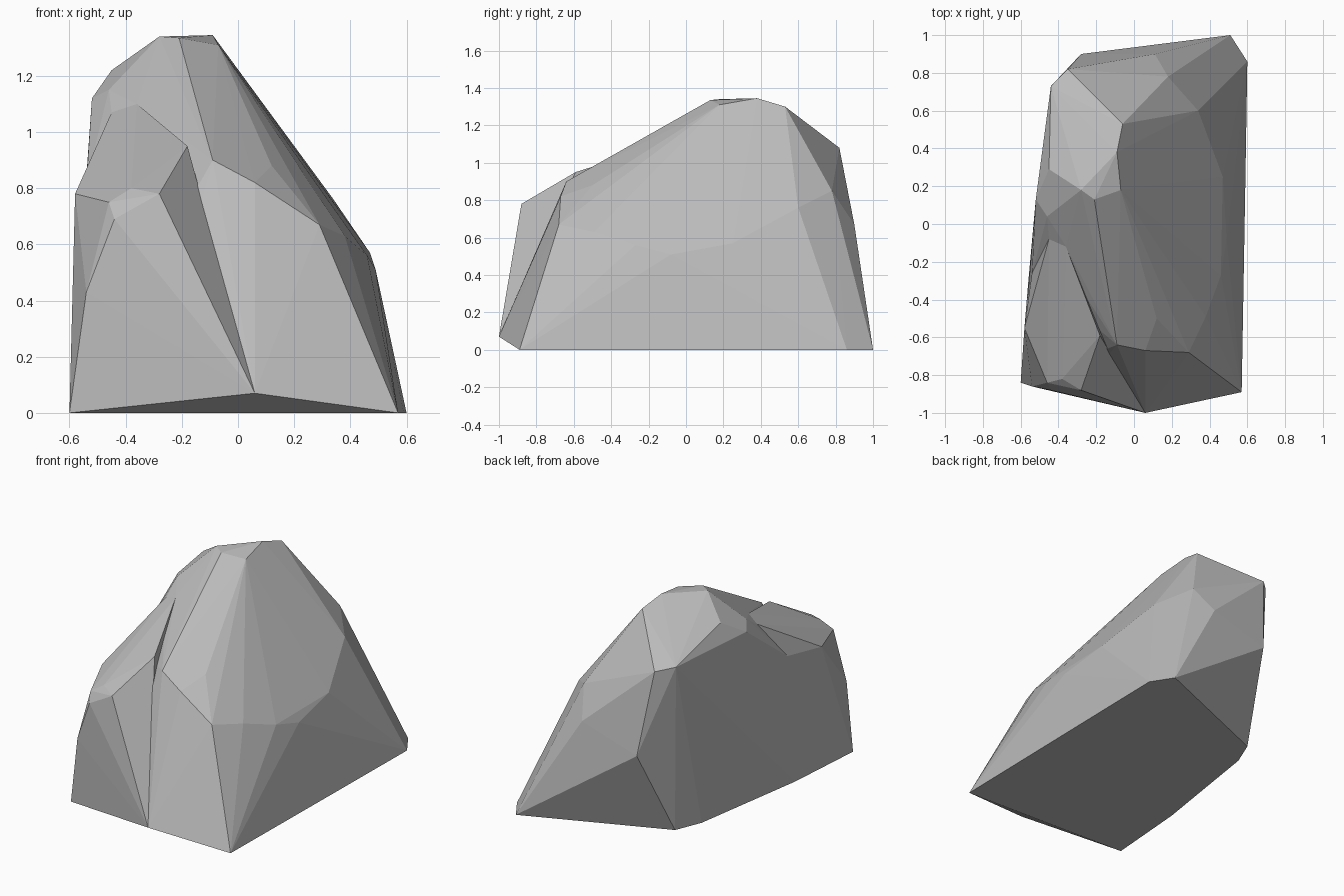
import bpy
import bmesh

# Remove the default object
default_cube = bpy.data.objects.get("Cube")
if default_cube:
    bpy.data.objects.remove(default_cube, do_unlink=True)

# Single stone colour
stone = bpy.data.materials.new("stone_grey")
stone.use_nodes = True
grey = (0.5, 0.5, 0.5, 1.0)
stone.diffuse_color = grey
stone.node_tree.nodes["Principled BSDF"].inputs["Base Color"].default_value = grey


def chiselled_block(name, *corner_groups):
    """Build a flat-faced convex stone around groups of corner points."""
    bm = bmesh.new()
    for group in corner_groups:
        for corner in group:
            bm.verts.new(corner)
    hull = bmesh.ops.convex_hull(bm, input=bm.verts)
    loose = set(hull["geom_interior"]) | set(hull["geom_unused"])
    inner = [v for v in loose if isinstance(v, bmesh.types.BMVert)]
    bmesh.ops.delete(bm, geom=inner, context="VERTS")
    bmesh.ops.recalc_face_normals(bm, faces=bm.faces)
    mesh = bpy.data.meshes.new(name)
    bm.to_mesh(mesh)
    bm.free()
    mesh.materials.append(stone)
    block = bpy.data.objects.new(name, mesh)
    bpy.context.collection.objects.link(block)
    return block


# Corners where the two stones meet
front_toe = (0.06, -1, 0.07)
front_corner = (-0.6, -0.84, 0)
notch = (-0.16, -0.72, 0.65)
left_foot = (-0.56, -0.31, 0)
left_waist = (-0.54, -0.26, 0.82)
crease = (-0.36, -0.12, 1.1)
shoulder = (-0.45, -0.08, 1.07)
seam = [front_toe, front_corner, notch, left_foot, left_waist, crease, shoulder]

# Main boulder, from the summit down to the ground
summit = [(-0.28, 0.18, 1.34), (-0.21, 0.13, 1.335), (-0.09, 0.38, 1.345),
          (-0.07, 0.18, 1.31), (-0.06, 0.53, 1.3)]
left_brow = [(-0.45, 0.29, 1.22), (-0.43, 0.39, 1.2), (-0.46, 0.04, 1.15),
             (-0.52, 0.13, 1.12), (-0.48, 0.28, 1), (-0.44, 0.73, 1.1)]
back = [(-0.35, 0.82, 1.08), (-0.28, 0.9, 0.55), (0.11, 0.9, 0.67),
        (0.18, 0.78, 0.85)]
right_rim = [(0.34, 0.6, 0.76), (0.47, 0.25, 0.57), (0.49, -0.08, 0.51),
             (0.46, -0.27, 0.56), (0.38, -0.49, 0.63), (0.29, -0.68, 0.67)]
front_rim = [(-0.09, -0.64, 0.9), (0.06, -0.67, 0.82), (0.12, -0.5, 0.88)]
ground = [(0.57, -0.89, 0), (0.59, 0.25, 0), (0.6, 0.86, 0), (0.51, 1, 0),
          (-0.37, 0.64, 0), (-0.44, 0.47, 0)]
boulder = chiselled_block("boulder", summit, left_brow, back, right_rim,
                          front_rim, ground, seam)

# Lump leaning on the front right corner
lump_top = [(-0.18, -0.59, 0.95), (-0.28, -0.88, 0.78), (-0.38, -0.82, 0.8),
            (-0.46, -0.84, 0.75), (-0.58, -0.55, 0.78)]
lump_face = [(-0.44, -0.88, 0.69), (-0.54, -0.86, 0.43)]
lump_root = [(-0.1, -0.5, 0)]
lump = chiselled_block("front_lump", lump_top, lump_face, lump_root, seam)

# Fuse the two stones into one solid
fuse = boulder.modifiers.new("fuse_lump", "BOOLEAN")
fuse.operation = "UNION"
fuse.solver = "EXACT"
fuse.object = lump
bpy.context.view_layer.objects.active = boulder
bpy.ops.object.modifier_apply(modifier=fuse.name)
bpy.data.objects.remove(lump, do_unlink=True)
